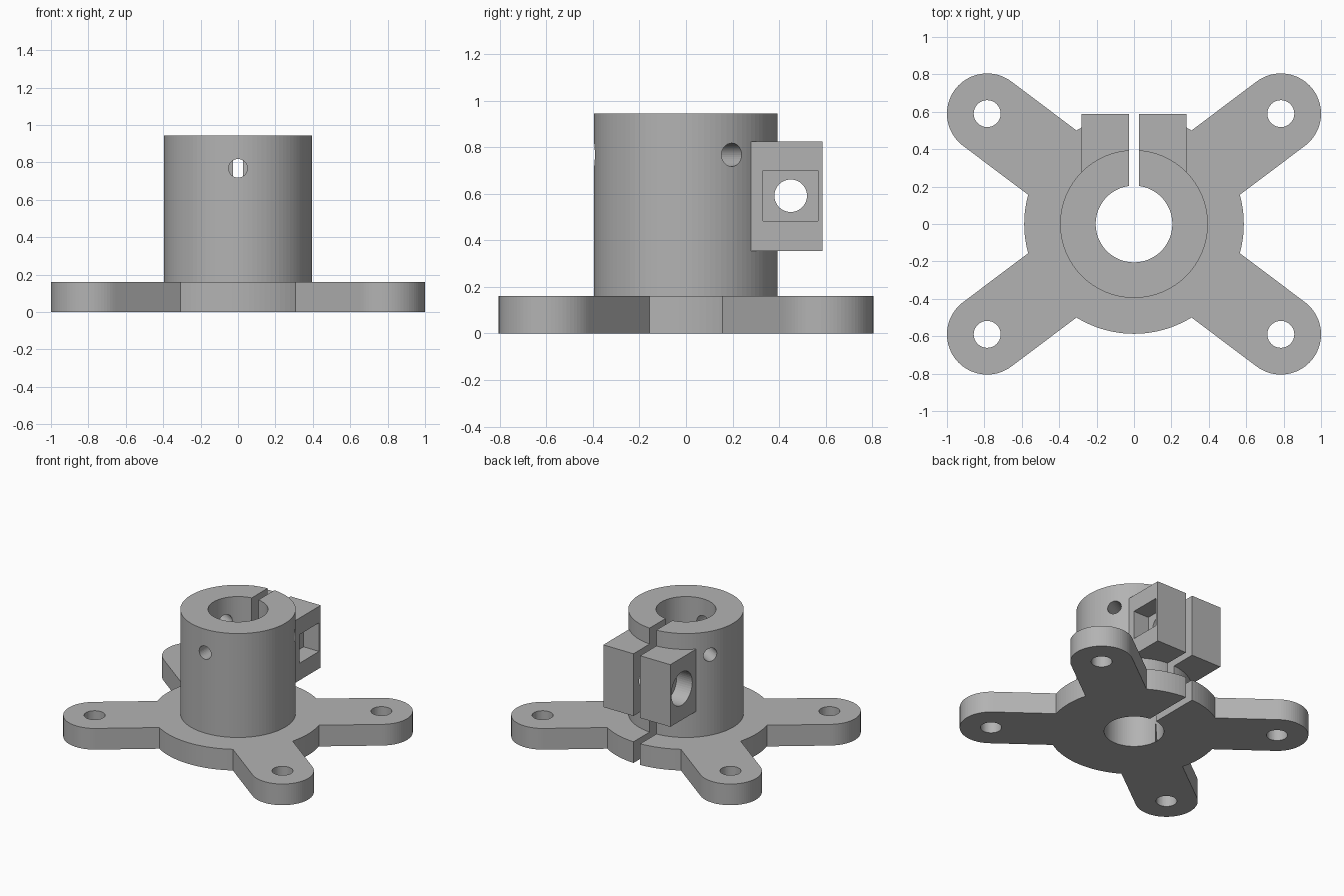
import bpy
from math import atan2, cos, hypot, pi, radians, sin
from mathutils import Matrix, Vector

default = bpy.data.objects.get("Cube")
if default:
    bpy.data.objects.remove(default, do_unlink=True)

# Single grey finish
GREY = (0.45, 0.45, 0.45, 1)
metal = bpy.data.materials.new("plain grey")
metal.use_nodes = True
metal.diffuse_color = GREY
metal.node_tree.nodes["Principled BSDF"].inputs["Base Color"].default_value = GREY

PLATE_TOP, COLLAR_TOP = 0.16, 0.945
BORE, COLLAR, HUB = 0.205, 0.395, 0.587
ARM_X, ARM_Y, ARM_R = 0.785, 0.59, 0.215
SLOT = 0.056
BOLT_Y, BOLT_Z = 0.45, 0.592


def prism(name, points, bottom, top):
    """Extrude a flat outline from bottom to top."""
    n = len(points)
    verts = [(x, y, z) for z in (bottom, top) for x, y in points]
    faces = [tuple(reversed(range(n))), tuple(range(n, n + n))]
    faces += [(i, (i + 1) % n, (i + 1) % n + n, i + n) for i in range(n)]
    mesh = bpy.data.meshes.new(name)
    mesh.from_pydata(verts, [], faces)
    mesh.materials.append(metal)
    ob = bpy.data.objects.new(name, mesh)
    bpy.context.collection.objects.link(ob)
    return ob


def arc(x, y, r, start=0, end=2 * pi, n=96):
    closed = end - start > 6
    steps = n if closed else n - 1
    return [(x + r * cos(start + (end - start) * i / steps),
             y + r * sin(start + (end - start) * i / steps)) for i in range(n)]


def cylinder(name, x, y, r, bottom, top, n=96):
    return prism(name, arc(x, y, r, n=n), bottom, top)


def box(name, x0, x1, y0, y1, z0, z1):
    return prism(name, [(x0, y0), (x1, y0), (x1, y1), (x0, y1)], z0, z1)


def rod(name, r, start, end, direction, n=48):
    """Cylinder between two points, along the given direction."""
    ob = cylinder(name, 0, 0, r, 0, (Vector(end) - Vector(start)).length, n)
    turn = Vector(direction).to_track_quat("Z", "Y").to_matrix().to_4x4()
    ob.data.transform(Matrix.Translation(start) @ turn)
    return ob


def combine(ob, others, operation):
    """Apply solid booleans and discard the helper solids."""
    for other in others:
        mod = ob.modifiers.new("solid", "BOOLEAN")
        mod.operation, mod.solver, mod.object = operation, "EXACT", other
        graph = bpy.context.evaluated_depsgraph_get()
        result = bpy.data.meshes.new_from_object(ob.evaluated_get(graph))
        ob.modifiers.clear()
        ob.data = result
        bpy.data.objects.remove(other, do_unlink=True)


def bore_and_slot():
    return [cylinder("bore_cutter", 0, 0, BORE, -0.1, 1.1),
            box("slot_cutter", -SLOT / 2, SLOT / 2, 0, 1, -0.1, 1.1)]


# Mounting plate: round hub with four round-ended arms
plate = cylinder("mounting_plate", 0, 0, HUB, 0, PLATE_TOP, 128)
arms, holes = [], []
for sx in (-1, 1):
    for sy in (-1, 1):
        x, y = sx * ARM_X, sy * ARM_Y
        a = atan2(y, x)
        side = Vector((-sin(a), cos(a))) * ARM_R
        inner = Vector((cos(a), sin(a))) * 0.25
        outline = arc(x, y, ARM_R, a - pi / 2, a + pi / 2, 40)
        outline += [tuple(inner + side), tuple(inner - side)]
        arms.append(prism("arm", outline, 0, PLATE_TOP))
        holes.append(cylinder("arm_hole_cutter", x, y, 0.072, -0.1, 0.3, 48))
combine(plate, arms, "UNION")
combine(plate, holes + bore_and_slot(), "DIFFERENCE")

# Clamp collar with a split block at the back
collar = cylinder("clamp_collar", 0, 0, COLLAR, PLATE_TOP, COLLAR_TOP)
combine(collar, [box("clamp_block", -0.28, 0.28, 0.1, 0.587, 0.355, 0.825)], "UNION")
cutters = bore_and_slot()

# Clamp bolt: through hole, square nut pocket and round head recess
cutters += [
    rod("bolt_cutter", 0.07, (-0.5, BOLT_Y, BOLT_Z), (0.5, BOLT_Y, BOLT_Z), (1, 0, 0)),
    box("nut_cutter", 0.15, 0.5, BOLT_Y - 0.118, BOLT_Y + 0.118,
        BOLT_Z - 0.108, BOLT_Z + 0.108),
    rod("head_cutter", 0.125, (-0.5, BOLT_Y, BOLT_Z), (-0.15, BOLT_Y, BOLT_Z), (1, 0, 0)),
]

# Three radial set screw holes
for angle in (30, 150, 270):
    d = Vector((cos(radians(angle)), sin(radians(angle)), 0))
    lift = Vector((0, 0, 0.768))
    cutters.append(rod("screw_cutter", 0.05, d * 0.1 + lift, d * 0.6 + lift, d, 32))
combine(collar, cutters, "DIFFERENCE")
